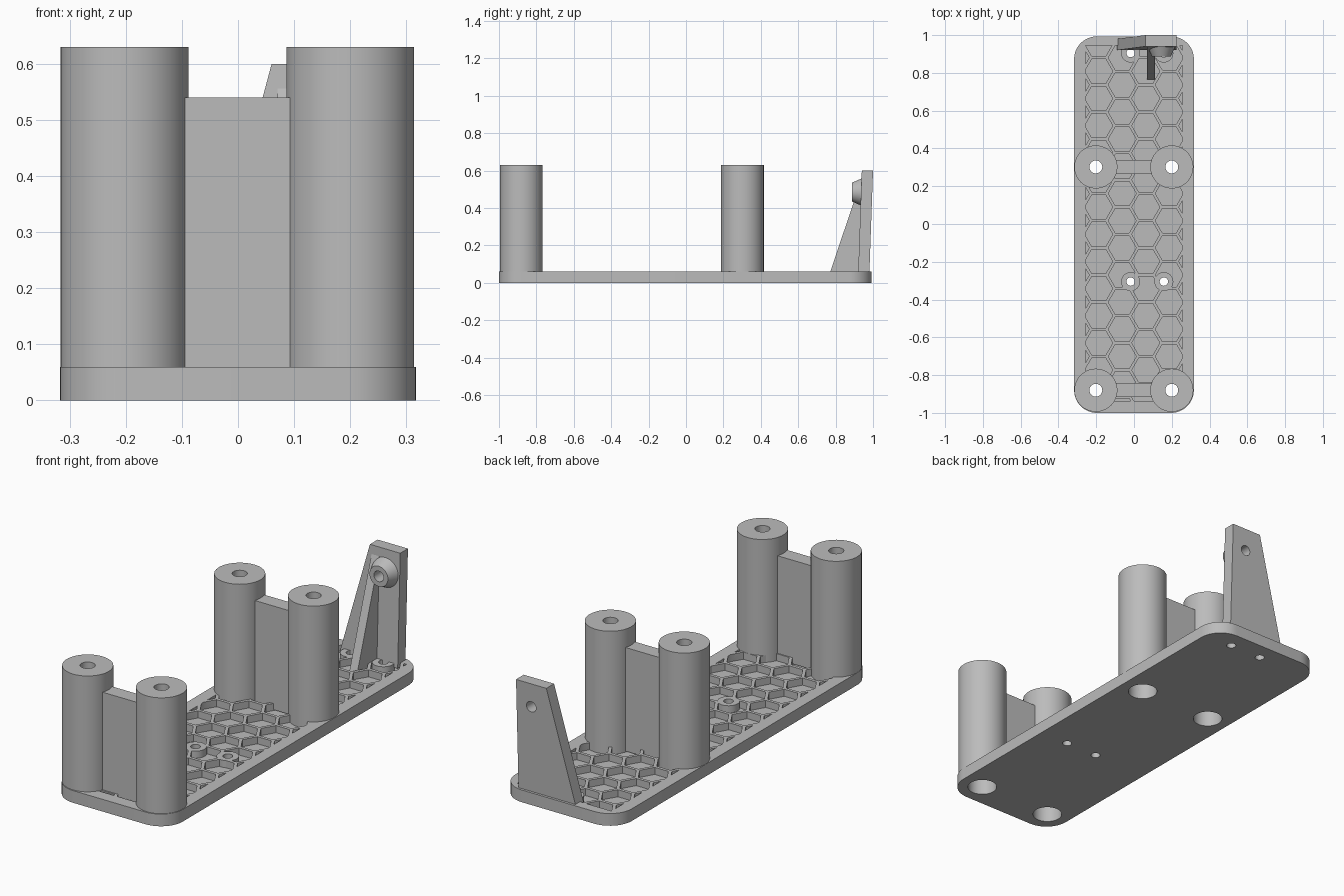
import bpy, bmesh, math
from mathutils import Matrix, Vector

if "Cube" in bpy.data.objects:
    bpy.data.objects.remove(bpy.data.objects["Cube"], do_unlink=True)

grey = bpy.data.materials.new("plain_grey")
grey.use_nodes = True
GREY = (0.5, 0.5, 0.5, 1)
grey.diffuse_color = GREY
grey.node_tree.nodes["Principled BSDF"].inputs["Base Color"].default_value = GREY


def finish(bm, name):
    bmesh.ops.recalc_face_normals(bm, faces=bm.faces[:])
    mesh = bpy.data.meshes.new(name)
    bm.to_mesh(mesh)
    bm.free()
    mesh.materials.append(grey)
    obj = bpy.data.objects.new(name, mesh)
    bpy.context.collection.objects.link(obj)
    return obj


def extrude(bm, vec):
    res = bmesh.ops.extrude_face_region(bm, geom=bm.faces[:])
    moved = [v for v in res["geom"] if isinstance(v, bmesh.types.BMVert)]
    bmesh.ops.translate(bm, verts=moved, vec=vec)


def prism(name, points, vec):
    bm = bmesh.new()
    bm.faces.new([bm.verts.new(p) for p in points])
    extrude(bm, vec)
    return finish(bm, name)


def box(name, lo, hi):
    corners = [(lo[0], lo[1], lo[2]), (hi[0], lo[1], lo[2]),
               (hi[0], hi[1], lo[2]), (lo[0], hi[1], lo[2])]
    return prism(name, corners, (0, 0, hi[2] - lo[2]))


def cone(name, x, y, z0, z1, r0, r1=None, segments=64):
    bm = bmesh.new()
    bmesh.ops.create_cone(bm, cap_ends=True, segments=segments, radius1=r0,
                          radius2=r0 if r1 is None else r1, depth=z1 - z0,
                          matrix=Matrix.Translation((x, y, (z0 + z1) / 2)))
    return finish(bm, name)


def cone_y(name, x, z, y0, y1, r0, r1):
    obj = cone(name, 0, 0, y0, y1, r0, r1)
    # turn the axis from z to y
    obj.data.transform(Matrix.Translation((x, 0, z)) @ Matrix.Rotation(-math.pi / 2, 4, "X"))
    return obj


def cut(obj, cutter):
    mod = obj.modifiers.new("cut", "BOOLEAN")
    mod.operation = "DIFFERENCE"
    mod.solver = "EXACT"
    mod.object = cutter
    bpy.context.view_layer.objects.active = obj
    bpy.ops.object.modifier_apply(modifier=mod.name)


def drop(obj):
    bpy.data.objects.remove(obj, do_unlink=True)


THICK, FLOOR = 0.06, 0.025
parts = []

# Base plate with rounded corners
W, Y0, Y1, R = 0.317, -1.0, 0.993, 0.12
outline = []
for i, (cx, cy) in enumerate([(W - R, Y1 - R), (R - W, Y1 - R), (R - W, Y0 + R), (W - R, Y0 + R)]):
    for k in range(13):
        a = math.pi / 2 * (i + k / 12)
        outline.append((cx + R * math.cos(a), cy + R * math.sin(a), 0))
plate = prism("base_plate", outline, (0, 0, THICK))
parts.append(plate)

# Honeycomb pockets, clipped to the plate's border
STEP_X, STEP_Y, HEX = 0.1245, 0.1438, 0.074
bm = bmesh.new()
for col in range(6):
    cx = (col - 2.5) * STEP_X
    for row in range(15):
        cy = -0.989 + STEP_Y * (row + 0.5 * (col % 2 == 1) - 0.0)
        bm.faces.new([bm.verts.new((cx + HEX * math.cos(k * math.pi / 3),
                                    cy + HEX * math.sin(k * math.pi / 3), FLOOR))
                      for k in range(6)])
for point, normal in [((0.256, 0, 0), (1, 0, 0)), ((-0.256, 0, 0), (-1, 0, 0)),
                      ((0, 0.945, 0), (0, 1, 0)), ((0, -0.937, 0), (0, -1, 0))]:
    bmesh.ops.bisect_plane(bm, geom=bm.verts[:] + bm.edges[:] + bm.faces[:],
                           plane_co=point, plane_no=normal, clear_outer=True)
extrude(bm, Vector((0, 0, 0.1)))
pockets = finish(bm, "pocket_cutter")
cut(plate, pockets)
drop(pockets)

# Hollow pillars, joined in pairs by webs
for where, py in (("front", -0.88), ("rear", 0.302)):
    for side, px in (("right", -0.202), ("left", 0.2)):
        pillar = cone(f"{where}_{side}_pillar", px, py, 0.005, 0.63, 0.114)
        bore = cone("bore_cutter", px, py, -0.1, 0.55, 0.068)
        screw = cone("screw_cutter", px, py, 0.5, 0.8, 0.034)
        cut(plate, bore)
        cut(pillar, bore)
        cut(pillar, screw)
        drop(bore)
        drop(screw)
        parts.append(pillar)
    parts.append(box(f"{where}_web", (-0.1, py - 0.037, 0.03), (0.1, py + 0.037, 0.54)))

# Small mounting holes with ring bosses
for where, hy in (("middle", -0.305), ("rear", 0.905)):
    for side, hx in (("right", -0.018), ("left", 0.158)):
        boss = cone(f"{where}_{side}_hole_boss", hx, hy, 0.005, THICK, 0.05)
        hole = cone("hole_cutter", hx, hy, -0.1, 0.12, 0.022)
        cut(plate, hole)
        cut(boss, hole)
        drop(hole)
        parts.append(boss)

# Tapered rear bracket
bm = bmesh.new()
for x0, y0, y1, z in ((-0.09, 0.92, 0.98, 0.04), (0.06, 0.94, 1.0, 0.6)):
    for x in (x0, 0.225):
        for y in (y0, y1):
            bm.verts.new((x, y, z))
bmesh.ops.convex_hull(bm, input=bm.verts[:])
bracket = finish(bm, "rear_bracket")

# Screw boss and rib on the bracket
collar = cone_y("bracket_boss", 0.145, 0.485, 0.887, 0.95, 0.05, 0.078)
rib = prism("bracket_rib", [(0.07, 0.765, 0.04), (0.07, 0.95, 0.04), (0.07, 0.95, 0.59)],
            (0.042, 0, 0))
drill = cone_y("drill_cutter", 0.145, 0.485, 0.8, 1.1, 0.026, 0.026)
for obj in (bracket, collar, rib):
    cut(obj, drill)
    parts.append(obj)
drop(drill)

# Smooth round walls, keep edges sharp
bpy.ops.object.select_all(action="DESELECT")
for obj in parts:
    obj.select_set(True)
bpy.context.view_layer.objects.active = plate
bpy.ops.object.shade_smooth_by_angle(angle=math.radians(30))
